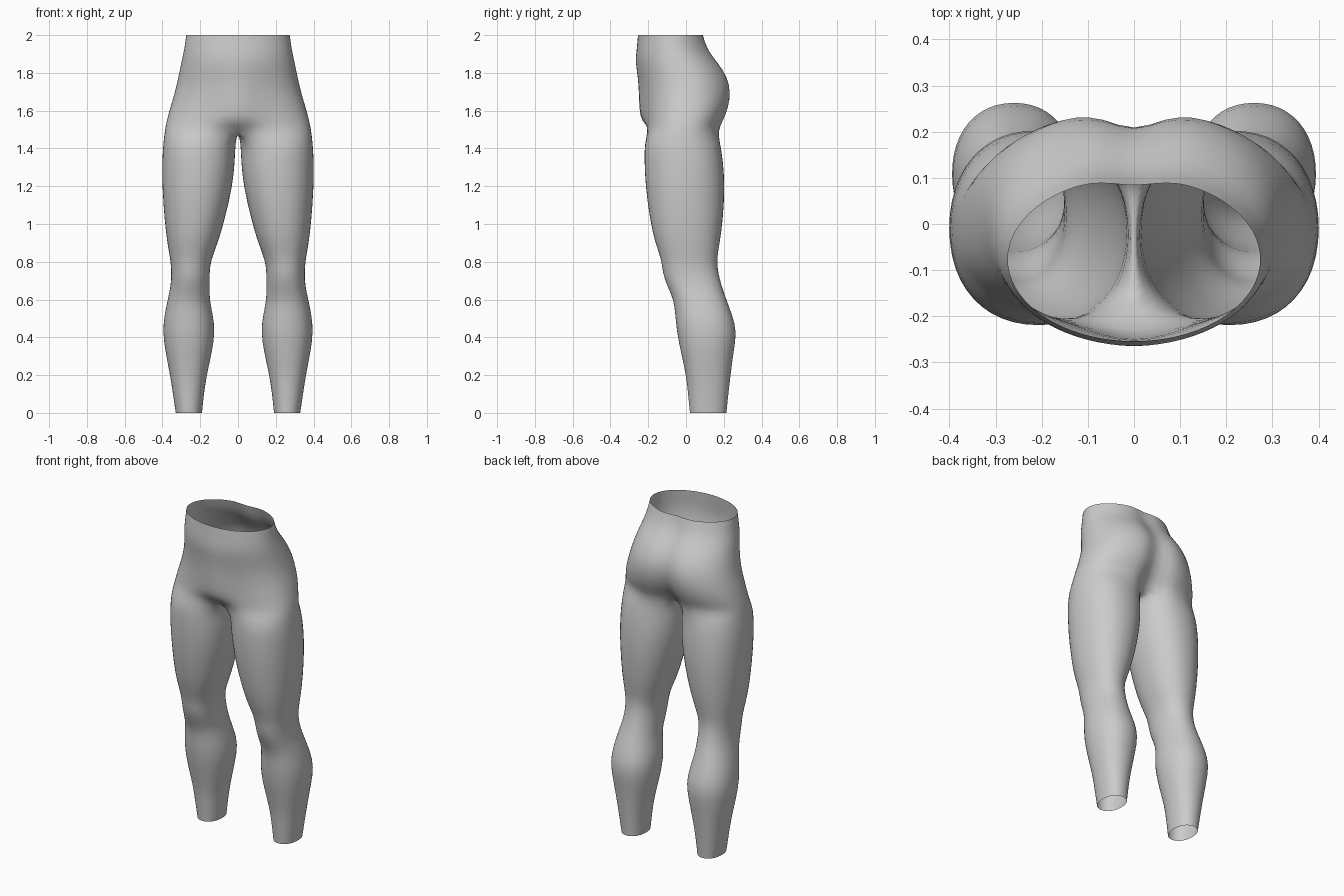
import bpy, bmesh
from math import sin, cos, pi, radians, exp, copysign

if "Cube" in bpy.data.objects:
    bpy.data.objects.remove(bpy.data.objects["Cube"])

N, OUT = 24, 19   # points per leg ring; points that carry on up into the pelvis


def spow(v, e):
    return copysign(abs(v) ** e, v)


# leg rings: z, inner x, outer x, front y, back y
LEG = [
    (0.00, .19, .33, .02, .215), (0.10, .18, .345, .01, .225),
    (0.20, .165, .36, 0, .237), (0.32, .137, .385, -.028, .252),
    (0.43, .12, .40, -.05, .272), (0.52, .132, .39, -.058, .245),
    (0.60, .15, .373, -.066, .215), (0.67, .15, .357, -.10, .19),
    (0.74, .15, .353, -.125, .172), (0.81, .143, .358, -.13, .163),
    (0.90, .105, .376, -.165, .18), (1.02, .07, .39, -.192, .197),
    (1.20, .027, .403, -.217, .208), (1.34, .014, .403, -.222, .197),
    (1.43, .013, .397, -.222, .183),
]
# pelvis half rings: z, half width, front y, back y, front dip, back dip, squareness
PELVIS = [
    (1.50, .388, -.218, .185, .05, .11, .84), (1.54, .380, -.218, .205, -.025, .085, .85),
    (1.61, .362, -.222, .238, -.032, .06, .87), (1.70, .334, -.23, .252, -.024, .048, .9),
    (1.78, .316, -.245, .235, -.012, .04, .93), (1.86, .300, -.264, .18, -.006, .035, .95),
    (1.92, .286, -.262, .128, 0, .028, .97), (2.00, .275, -.255, .102, 0, .02, 1),
]


def leg_ring(z, xi, xo, yf, yb):
    cx, rx, cy, ry = (xi + xo) / 2, (xo - xi) / 2, (yf + yb) / 2, (yb - yf) / 2
    pts = []
    for j in range(N):
        t = radians(-45 + 15 * j)
        pts.append((cx + rx * spow(sin(t), .92), cy - ry * spow(cos(t), .92), z))
    return pts


def pelvis_ring(z, w, yf, yb, df, db, e):
    cy, ry = (yf + yb) / 2, (yb - yf) / 2
    pts = []
    for j in range(OUT):
        a = pi * j / (OUT - 1)
        x = 0 if j in (0, OUT - 1) else w * spow(sin(a), e)
        y = cy - ry * spow(cos(a), e)
        y += df * exp(-(x / .09) ** 2) if y < cy else -db * exp(-(x / .06) ** 2)
        pts.append((x, y, z))
    return pts


bm = bmesh.new()


def add(pts):
    return [bm.verts.new(p) for p in pts]


def bridge(a, b, closed):
    n = len(a)
    for j in range(n if closed else n - 1):
        k = (j + 1) % n
        bm.faces.new((a[j], a[k], b[k], b[j]))


# leg tube
rings = [add(leg_ring(*r)) for r in LEG]
for a, b in zip(rings, rings[1:]):
    bridge(a, b, True)

# crotch: lowest pelvis ring closed by a seam along the mirror plane
halves = [add(pelvis_ring(*r)) for r in PELVIS]
front, back = halves[0][0].co, halves[0][-1].co
gap = N - OUT + 1
seam = add([(0, back.y + (front.y - back.y) * i / gap, 1.49) for i in range(1, gap)])
bridge(rings[-1], halves[0] + seam, True)

# hips, seat and waist
for a, b in zip(halves, halves[1:]):
    bridge(a, b, False)

mesh = bpy.data.meshes.new("trousers")
bm.to_mesh(mesh)
bm.free()
trousers = bpy.data.objects.new("trousers", mesh)
bpy.context.collection.objects.link(trousers)

# other side and smoothing
mirror = trousers.modifiers.new("other_side", 'MIRROR')
mirror.use_clip = True
mirror.merge_threshold = .002
sub = trousers.modifiers.new("smooth", 'SUBSURF')
sub.levels = sub.render_levels = 1
for p in mesh.polygons:
    p.use_smooth = True
